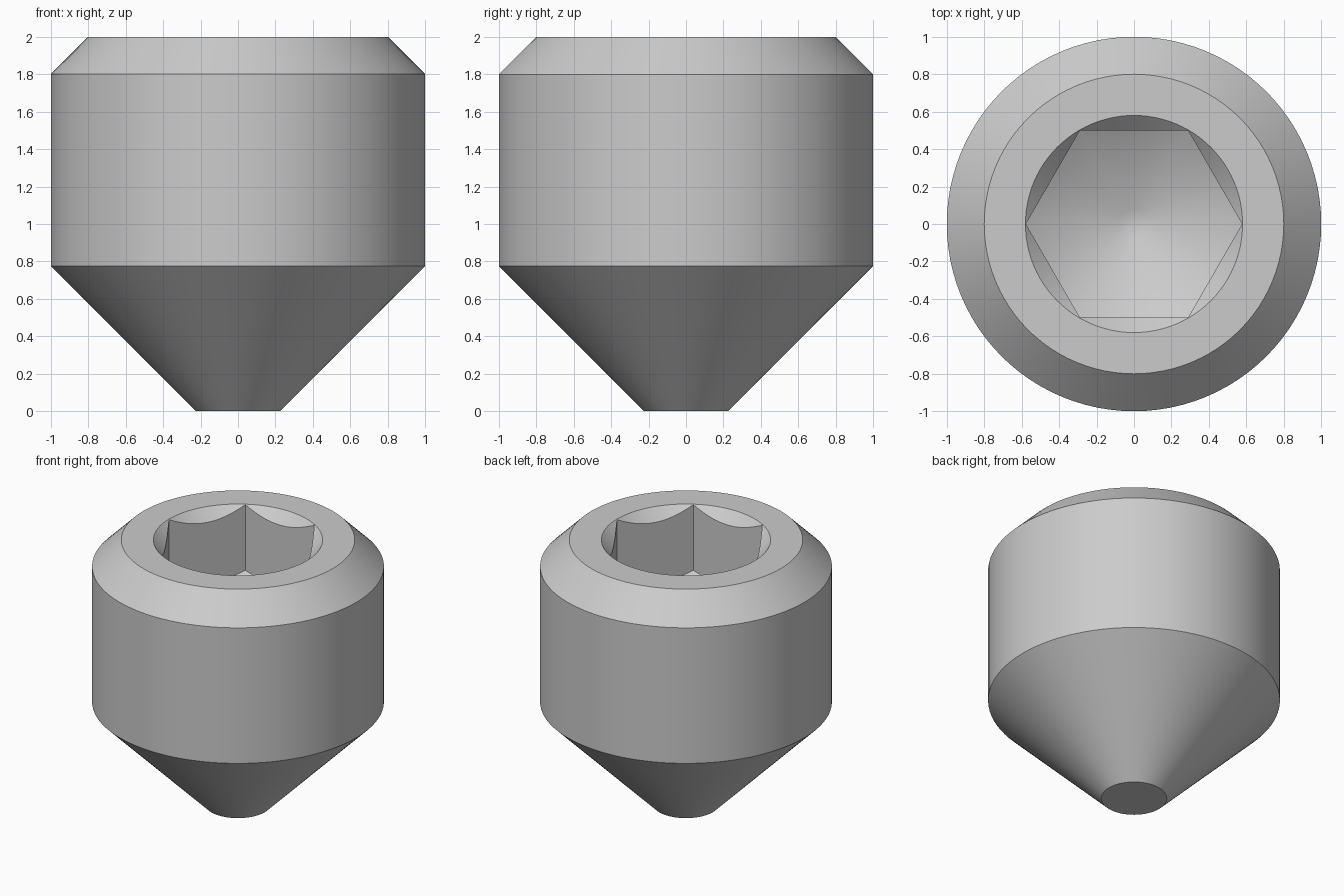
import bpy, bmesh
from math import cos, sin, pi, radians, tan

cube = bpy.data.objects.get("Cube")
if cube:
    bpy.data.objects.remove(cube, do_unlink=True)

SEGMENTS = 96          # divisible by six, so the socket corners are exact
APOTHEM = 0.5          # half the socket width across flats
CORNER = APOTHEM / cos(pi / 6)
RIM = 0.58             # countersink radius at the top face
SOCKET_Z = 1.5         # floor height at the socket corners
SLOPE = tan(radians(30))
TIP = 0.08             # flat at the bottom of the drilled floor


def hex_radius(a):
    """Distance from the axis to the hexagon wall at angle a."""
    return APOTHEM / cos(a % (pi / 3) - pi / 6)


def circle(r, z):
    return lambda a: (r, z)


def countersink_edge(a):
    r = hex_radius(a)
    return r, 2 - (RIM - r)


def floor_edge(a):
    r = hex_radius(a)
    return r, SOCKET_Z - (CORNER - r) * SLOPE


# Rings from the cone point, up the body, and down into the socket
rings = [
    circle(0.225, 0), circle(1, 0.775), circle(1, 1.8), circle(0.8, 2),
    circle(RIM, 2), countersink_edge, floor_edge,
    circle(TIP, SOCKET_Z - (CORNER - TIP) * SLOPE),
]

bm = bmesh.new()
loops = []
for ring in rings:
    loop = []
    for i in range(SEGMENTS):
        a = 2 * pi * i / SEGMENTS
        r, z = ring(a)
        loop.append(bm.verts.new((r * cos(a), r * sin(a), z)))
    loops.append(loop)

# Walls between rings, then the two end caps
for low, high in zip(loops, loops[1:]):
    for i in range(SEGMENTS):
        j = (i + 1) % SEGMENTS
        bm.faces.new((low[i], low[j], high[j], high[i]))
bm.faces.new(loops[0][::-1])
bm.faces.new(loops[-1])
bmesh.ops.recalc_face_normals(bm, faces=bm.faces)

mesh = bpy.data.meshes.new("socket_set_screw")
bm.to_mesh(mesh)
bm.free()
screw = bpy.data.objects.new("socket_set_screw", mesh)
bpy.context.collection.objects.link(screw)

# Plain grey metal
grey = bpy.data.materials.new("grey_metal")
grey.use_nodes = True
color = (0.6, 0.6, 0.6, 1)
grey.diffuse_color = color
grey.node_tree.nodes["Principled BSDF"].inputs["Base Color"].default_value = color
mesh.materials.append(grey)

# Smooth round walls with crisp edges
bpy.ops.object.select_all(action="DESELECT")
screw.select_set(True)
bpy.context.view_layer.objects.active = screw
bpy.ops.object.shade_smooth_by_angle(angle=radians(35))
